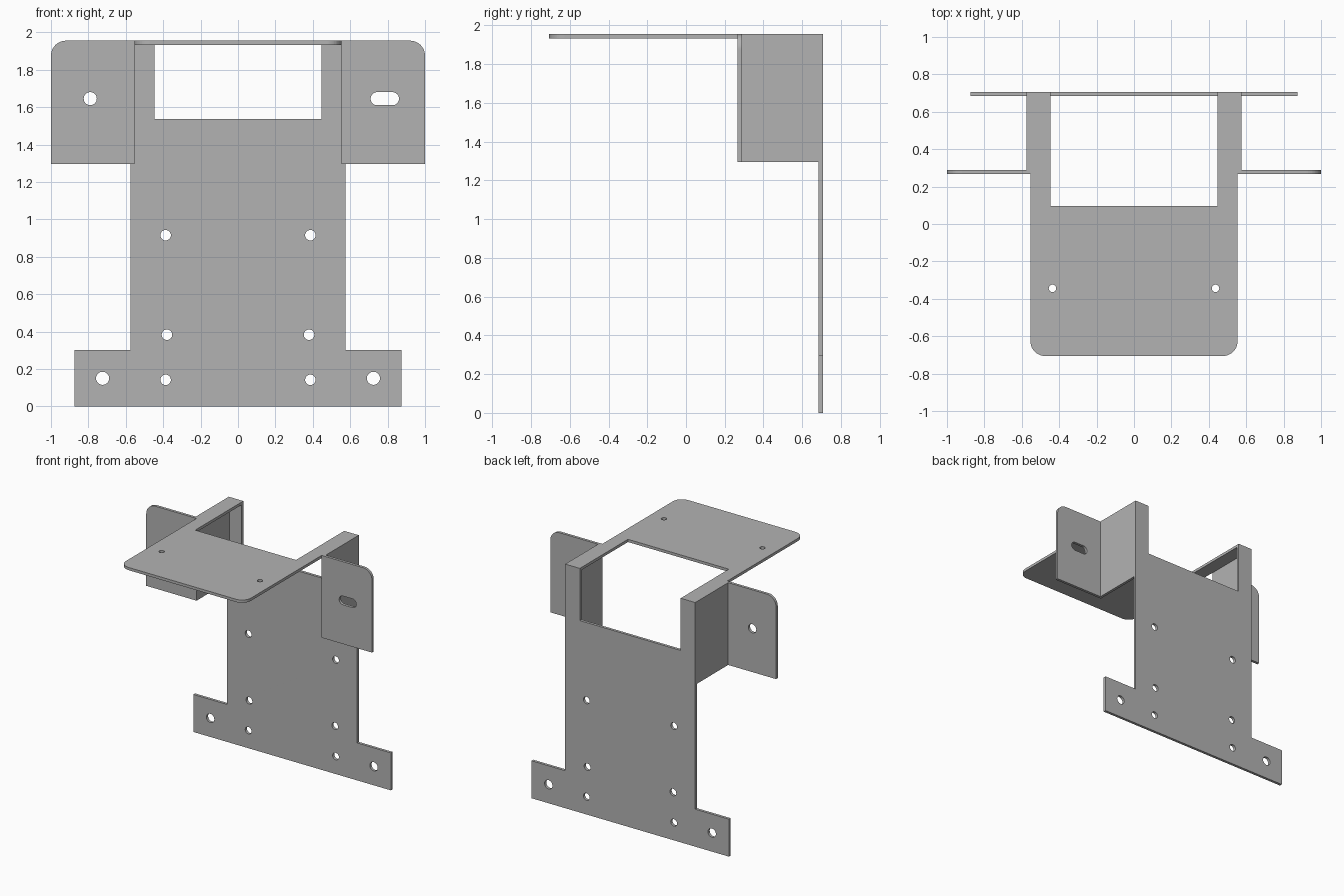
import bpy
import bmesh
from math import cos, sin, pi
from mathutils import Matrix, Vector

cube = bpy.data.objects.get("Cube")
if cube:
    bpy.data.objects.remove(cube, do_unlink=True)

T = 0.022        # sheet thickness
BACK = 0.706     # rear surface
TOP = 1.955      # top surface
SIDE = 0.576     # outer half width of the body
INNER = SIDE - T
WINDOW = 0.447   # half width of the opening
FLANGE_Y = 0.267
FLANGE_Z = 1.296

metal = bpy.data.materials.new("grey sheet metal")
metal.use_nodes = True
grey = (0.45, 0.45, 0.45, 1)
metal.diffuse_color = grey
metal.node_tree.nodes["Principled BSDF"].inputs["Base Color"].default_value = grey


def arc(cx, cy, r, start, end, n):
    return [(cx + r * cos(start + (end - start) * i / n),
             cy + r * sin(start + (end - start) * i / n)) for i in range(n + 1)]


def hole(cx, cy, r, half_length=0):
    """Round hole, or a horizontal slot when half_length is given."""
    if not half_length:
        return arc(cx, cy, r, 0, 2 * pi, 32)[:-1]
    return (arc(cx + half_length, cy, r, -pi / 2, pi / 2, 16)
            + arc(cx - half_length, cy, r, pi / 2, 3 * pi / 2, 16))


def mirrored(half):
    """Close a right-hand outline with its mirror image."""
    return half + [(-x, y) for x, y in reversed(half)]


def sheet(name, loops, origin, u, v):
    """Cut outline and holes from sheet; thickness grows along u x v."""
    curve = bpy.data.curves.new(name + " profile", "CURVE")
    curve.dimensions = "2D"
    curve.fill_mode = "BOTH"
    curve.extrude = T / 2
    for loop in loops:
        spline = curve.splines.new("POLY")
        spline.points.add(len(loop) - 1)
        for point, (x, y) in zip(spline.points, loop):
            point.co = (x, y, 0, 1)
        spline.use_cyclic_u = True
    temp = bpy.data.objects.new(name + " profile", curve)
    bpy.context.collection.objects.link(temp)
    graph = bpy.context.evaluated_depsgraph_get()
    mesh = bpy.data.meshes.new_from_object(temp.evaluated_get(graph))
    bpy.data.objects.remove(temp, do_unlink=True)
    bpy.data.curves.remove(curve)

    u, v = Vector(u), Vector(v)
    w = u.cross(v)
    frame = Matrix((u, v, w)).transposed().to_4x4()
    frame.translation = Vector(origin) + w * T / 2
    bm = bmesh.new()
    bm.from_mesh(mesh)
    bmesh.ops.remove_doubles(bm, verts=bm.verts, dist=0.0001)
    bm.transform(frame)
    bmesh.ops.recalc_face_normals(bm, faces=bm.faces)
    bm.to_mesh(mesh)
    bm.free()
    mesh.name = name
    mesh.materials.clear()
    mesh.materials.append(metal)
    for face in mesh.polygons:
        face.use_smooth = False
    obj = bpy.data.objects.new(name, mesh)
    bpy.context.collection.objects.link(obj)
    return obj


X, Y, Z = (1, 0, 0), (0, 1, 0), (0, 0, 1)

# Back plate with base ears, two uprights and mounting holes
back = mirrored([(0.875, 0), (0.875, 0.3), (SIDE, 0.3), (SIDE, TOP),
                 (WINDOW, TOP), (WINDOW, 1.537)])
back_holes = [hole(s * x, z, r) for s in (-1, 1) for x, z, r in
              ((0.387, 0.915, 0.028), (0.38, 0.383, 0.028),
               (0.387, 0.142, 0.028), (0.724, 0.15, 0.035))]
sheet("back_plate", [back] + back_holes, (0, BACK, 0), X, Z)

# Top shelf with rounded front corners and two rear arms
R = 0.08
shelf = mirrored(arc(INNER - R, -BACK + R, R, -pi / 2, 0, 12)
                 + [(INNER, BACK - T), (WINDOW, BACK - T), (WINDOW, 0.096)])
shelf_holes = [hole(s * 0.436, -0.344, 0.02) for s in (-1, 1)]
sheet("top_shelf", [shelf] + shelf_holes, (0, 0, TOP - T), X, Y)

# Side cheeks and the outward mounting flanges
cheek = [(FLANGE_Y + T, FLANGE_Z), (BACK - T, FLANGE_Z),
         (BACK - T, TOP), (FLANGE_Y + T, TOP)]
for side, label in ((1, "left"), (-1, "right")):
    sheet(label + "_cheek", [cheek], (INNER if side > 0 else -SIDE, 0, 0), Y, Z)
    tab = ([(INNER, FLANGE_Z), (1, FLANGE_Z)]
           + arc(1 - R, TOP - R, R, 0, pi / 2, 12) + [(INNER, TOP)])
    tab = [(side * x, z) for x, z in tab]
    opening = hole(0.785, 1.645, 0.035, 0.041) if side > 0 else hole(-0.79, 1.645, 0.035)
    sheet(label + "_flange", [tab, opening], (0, FLANGE_Y + T, 0), X, Z)
